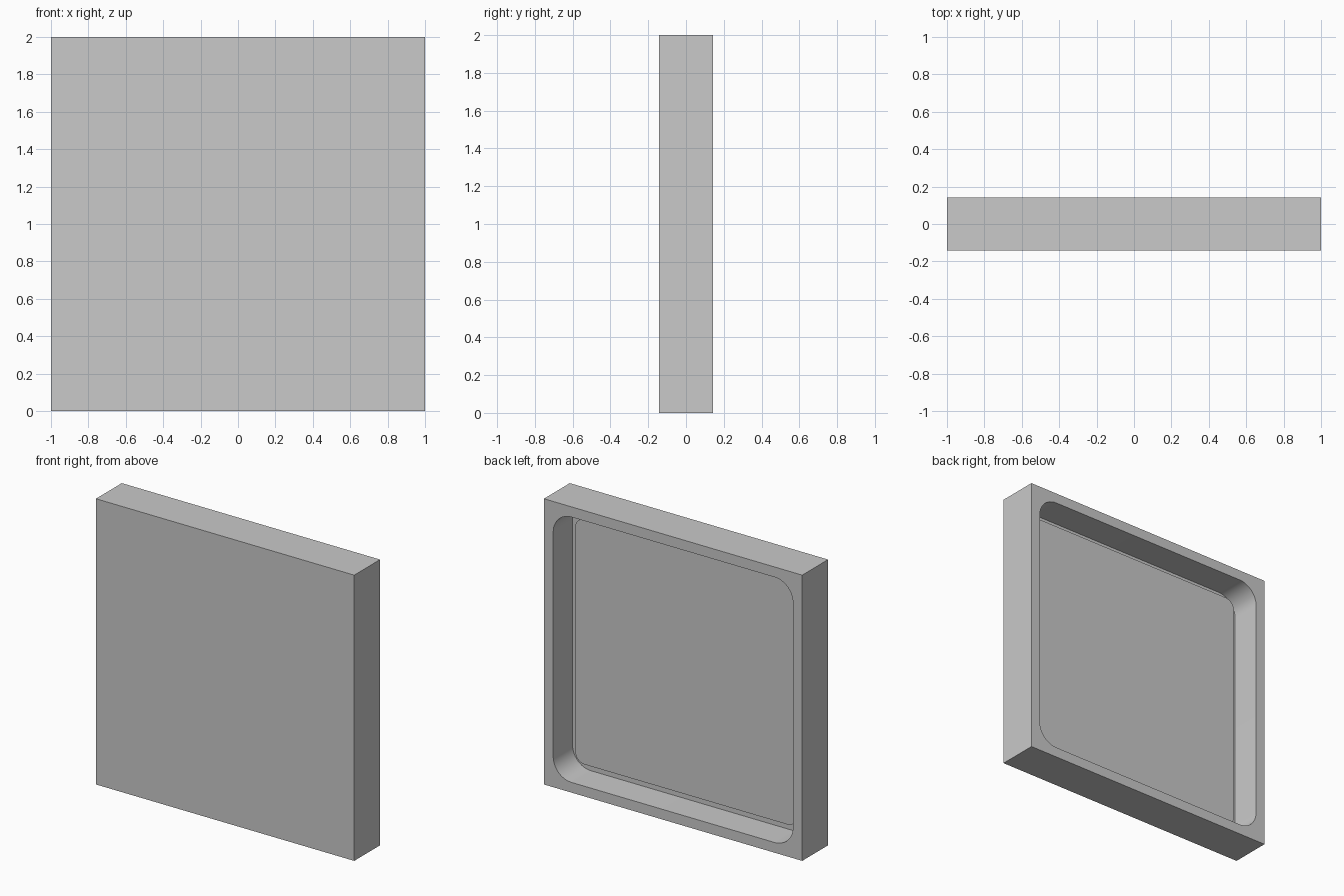
import bpy
import bmesh
from math import cos, sin, pi, radians

default = bpy.data.objects.get("Cube")
if default:
    bpy.data.objects.remove(default, do_unlink=True)

U = 1 / 14        # common wall thickness; the slab is 28 units wide
HALF = 14 * U     # half width and half height
DEPTH = 2 * U     # half thickness
FLOOR = -U        # y of the pocket floor
STEPS = 12        # segments per rounded corner

grey = bpy.data.materials.new("plain_grey")
grey.use_nodes = True
colour = (0.588, 0.588, 0.588, 1)
grey.diffuse_color = colour
grey.node_tree.nodes["Principled BSDF"].inputs["Base Color"].default_value = colour

bm = bmesh.new()


def rounded_loop(half, radius, y):
    """Four corner arcs of a rounded square lying at depth y."""
    arcs = []
    for k in range(4):
        a0 = k * pi / 2
        sx = 1 if k in (0, 3) else -1
        sz = 1 if k < 2 else -1
        cx, cz = sx * (half - radius), 1 + sz * (half - radius)
        angles = [a0 + pi / 2 * i / STEPS for i in range(STEPS + 1)]
        arcs.append([bm.verts.new((cx + radius * cos(a), y, cz + radius * sin(a)))
                     for a in angles])
    return arcs


def square_loop(y):
    return [bm.verts.new((x * HALF, y, 1 + z * HALF))
            for x, z in ((1, 1), (-1, 1), (-1, -1), (1, -1))]


def bridge(a, b):
    for i in range(len(a)):
        j = (i + 1) % len(a)
        bm.faces.new((a[i], a[j], b[j], b[i]))


def flat(arcs):
    return [v for arc in arcs for v in arc]


# Outer slab: front face and four sides
front, back = square_loop(-DEPTH), square_loop(DEPTH)
bm.faces.new(front)
bridge(front, back)

# Back rim: corner fans joined by straight strips
mouth = rounded_loop(HALF - U, 2 * U, DEPTH)
for k in range(4):
    n = (k + 1) % 4
    for p, q in zip(mouth[k], mouth[k][1:]):
        bm.faces.new((back[k], p, q))
    bm.faces.new((back[k], mouth[k][-1], mouth[n][0], back[n]))

# Pocket wall, channel floor, and the raised panel inside the channel
channel = rounded_loop(HALF - U, 2 * U, FLOOR)
foot = rounded_loop(HALF - 2 * U, U, FLOOR)
panel = rounded_loop(HALF - 2 * U, U, FLOOR + U)
for a, b in ((mouth, channel), (channel, foot), (foot, panel)):
    bridge(flat(a), flat(b))
bm.faces.new(flat(panel))

bmesh.ops.recalc_face_normals(bm, faces=bm.faces)
mesh = bpy.data.meshes.new("recessed_panel")
bm.to_mesh(mesh)
bm.free()
mesh.materials.append(grey)

tray = bpy.data.objects.new("recessed_panel", mesh)
bpy.context.collection.objects.link(tray)
bpy.ops.object.select_all(action="DESELECT")
tray.select_set(True)
bpy.context.view_layer.objects.active = tray
bpy.ops.object.shade_smooth_by_angle(angle=radians(30))
